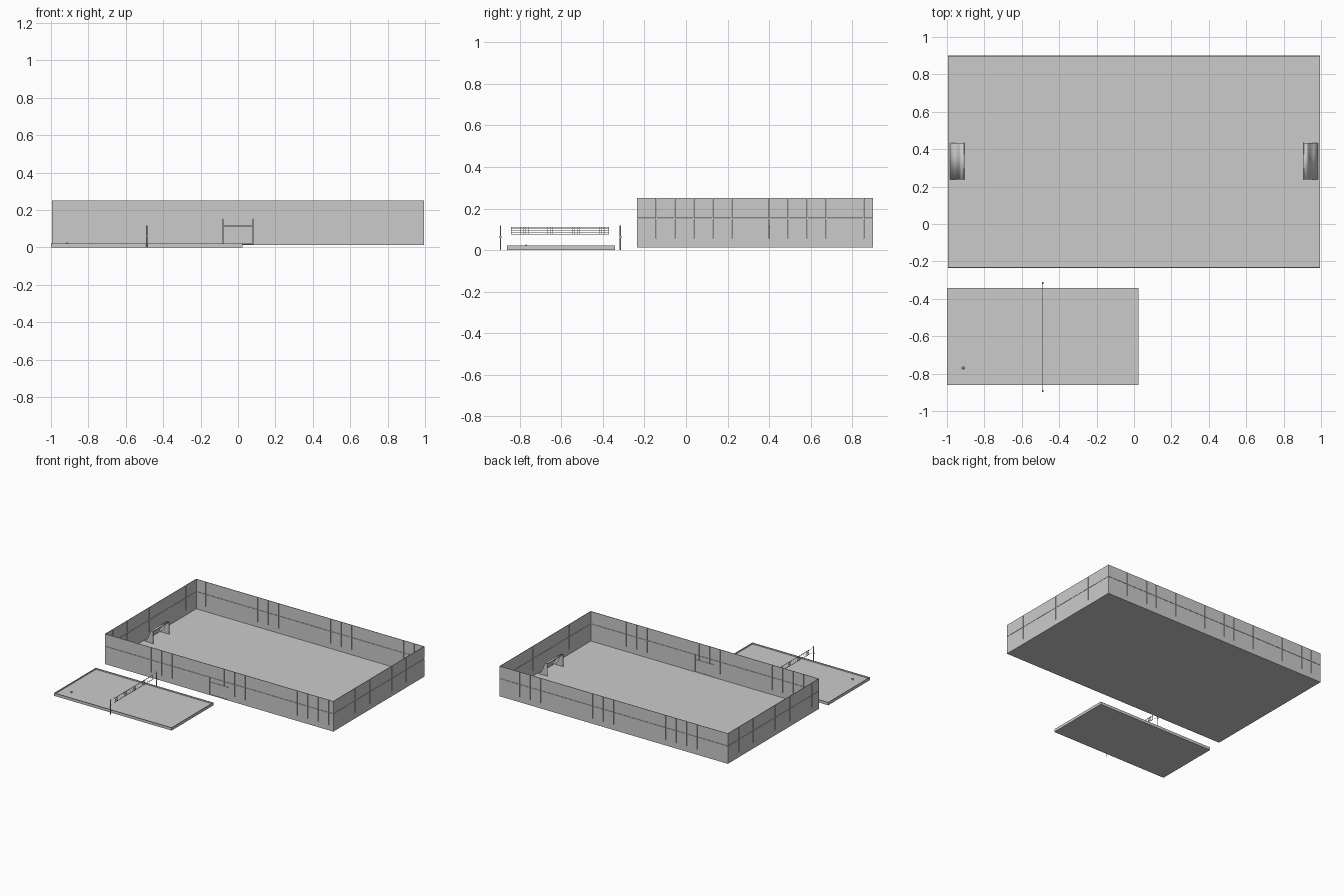
import bpy, bmesh, math
from mathutils import Vector

cube = bpy.data.objects.get("Cube")
if cube:
    bpy.data.objects.remove(cube, do_unlink=True)

grey = bpy.data.materials.new("light grey")
grey.use_nodes = True
COLOUR = (0.6, 0.6, 0.6, 1)
grey.diffuse_color = COLOUR
grey.node_tree.nodes["Principled BSDF"].inputs["Base Color"].default_value = COLOUR


def finish(name, bm):
    bmesh.ops.recalc_face_normals(bm, faces=bm.faces)
    mesh = bpy.data.meshes.new(name)
    bm.to_mesh(mesh)
    bm.free()
    obj = bpy.data.objects.new(name, mesh)
    bpy.context.scene.collection.objects.link(obj)
    mesh.materials.append(grey)
    return obj


def add_box(bm, lo, hi):
    lo, hi = Vector(lo), Vector(hi)
    verts = bmesh.ops.create_cube(bm, size=1)["verts"]
    for v in verts:
        v.co = (lo + hi) / 2 + v.co * (hi - lo)


def box(name, lo, hi):
    bm = bmesh.new()
    add_box(bm, lo, hi)
    return finish(name, bm)


def cylinder(name, centre, radius, z0, z1, sides=12):
    bm = bmesh.new()
    bmesh.ops.create_cone(bm, cap_ends=True, segments=sides, radius1=radius,
                          radius2=radius, depth=z1 - z0)
    bmesh.ops.translate(bm, verts=bm.verts, vec=(*centre, (z0 + z1) / 2))
    return finish(name, bm)


# Hall dimensions
X, Y0, Y1 = 0.995, -0.235, 0.9
BASE, SILL, MID, TOP = 0.012, 0.055, 0.1525, 0.25
THICK, GAP, STEP = 0.004, 0.002, 1 / 11
DOOR, DOOR_TOP = 0.082, 0.115

box("hall_floor", (-X, Y0, BASE), (X, Y1, BASE + 0.004))


def wall(name, axis, at, start, end, cuts, door=False):
    """Base board and two rows of panels separated by fine joints."""
    bm = bmesh.new()

    def panel(a, b, z0, z1):
        if axis == "x":
            add_box(bm, (a, at, z0), (b, at + THICK, z1))
        else:
            add_box(bm, (at, a, z0), (at + THICK, b, z1))

    def row(marks, z0, z1):
        for a, b in zip(marks, marks[1:]):
            inside = door and abs(a + b) / 2 < DOOR
            bottom = max(z0, DOOR_TOP + GAP) if inside else z0
            panel(a + (GAP / 2 if a > start else 0),
                  b - (GAP / 2 if b < end else 0), bottom, z1)

    marks = [start] + [c for c in cuts if start + 0.01 < c < end - 0.01] + [end]
    row(marks, MID + GAP / 2, TOP)
    if door:
        row(sorted(marks + [-DOOR, DOOR]), SILL, MID - GAP / 2)
        panel(start, -DOOR - GAP / 2, BASE, SILL)
        panel(DOOR + GAP / 2, end, BASE, SILL)
        panel(-DOOR, DOOR, BASE, BASE + 0.006)
        for a, b in ((-DOOR, 0), (0, DOOR)):
            panel(a + GAP / 2, b - GAP / 2, BASE + 0.008, DOOR_TOP)
    else:
        row(marks, SILL, MID - GAP / 2)
        panel(start, end, BASE, SILL)
    return finish(name, bm)


wall("front_wall", "x", Y0, -X, X, [(k + 0.5) * STEP for k in range(-11, 11)], True)
wall("back_wall", "x", Y1 - THICK, -X, X, [k * STEP for k in range(-10, 11)])
side_cuts = [Y0 + k * STEP for k in range(1, 13)]
wall("right_wall", "y", -X, Y0, Y1, side_cuts)
wall("left_wall", "y", X - THICK, Y0, Y1, side_cuts)

# Goals: curved net, side nets, posts and crossbar
GY0, GY1, FLOOR, BAR = 0.237, 0.433, BASE + 0.004, 0.112
profile = [(0.906, BAR), (0.925, BAR), (0.932, 0.1), (0.938, 0.08),
           (0.948, 0.055), (0.962, 0.033), (0.984, FLOOR)]
for side, s in (("left", 1), ("right", -1)):
    bm = bmesh.new()
    rows = [[bm.verts.new((s * x, y, z)) for x, z in profile] for y in (GY0, GY1)]
    for i in range(len(profile) - 1):
        bm.faces.new((rows[0][i], rows[0][i + 1], rows[1][i + 1], rows[1][i])).smooth = True
    for y in (GY0, GY1):
        bm.faces.new([bm.verts.new((s * x, y, z))
                      for x, z in profile + [(0.906, FLOOR)]])
    net = finish(side + "_goal_net", bm)
    net.modifiers.new("thickness", "SOLIDIFY").thickness = 0.0008

    bm = bmesh.new()
    xa, xb = sorted((s * 0.904, s * 0.909))
    for y in (GY0, GY1):
        add_box(bm, (xa, y - 0.0025, FLOOR), (xb, y + 0.0025, BAR + 0.003))
    add_box(bm, (xa, GY0, BAR - 0.002), (xb, GY1, BAR + 0.003))
    finish(side + "_goal_frame", bm)

# Outdoor court: shallow tray with a kerb
CX0, CX1, CY0, CY1, KERB, RIM = -1.0, 0.025, -0.862, -0.342, 0.004, 0.022
box("court_floor", (CX0, CY0, 0), (CX1, CY1, 0.012))
bm = bmesh.new()
for y in (CY0, CY1 - KERB):
    add_box(bm, (CX0, y, 0), (CX1, y + KERB, RIM))
for x in (CX0, CX1 - KERB):
    add_box(bm, (x, CY0 + KERB, 0), (x + KERB, CY1 - KERB, RIM))
finish("court_kerb", bm)

# Ball on the court
bm = bmesh.new()
bmesh.ops.create_uvsphere(bm, u_segments=16, v_segments=10, radius=0.007)
bmesh.ops.translate(bm, verts=bm.verts, vec=(-0.913, -0.77, 0.019))
for f in bm.faces:
    f.smooth = True
finish("ball", bm)

# Net posts with winches
NX, NY0, NY1, NZ0, NZ1 = -0.488, -0.842, -0.37, 0.074, 0.112
for name, y in (("front", -0.892), ("back", -0.316)):
    cylinder(name + "_net_post", (NX, y), 0.003, 0, 0.118)
    box(name + "_net_winch", (NX - 0.004, y - 0.005, 0.058), (NX + 0.004, y + 0.005, 0.068))

# Net: bands, threads and tie ropes
bm = bmesh.new()
for z in (NZ0, NZ1 - 0.004):
    add_box(bm, (NX - 0.0006, NY0, z), (NX + 0.0006, NY1, z + 0.004))
for y in (NY0, NY1 - 0.003):
    add_box(bm, (NX - 0.0006, y, NZ0), (NX + 0.0006, y + 0.003, NZ1))
count = 40
for i in range(1, count):
    y = NY0 + (NY1 - NY0) * i / count
    add_box(bm, (NX - 0.0004, y - 0.0004, NZ0), (NX + 0.0004, y + 0.0004, NZ1))
for i in range(1, 4):
    z = NZ0 + (NZ1 - NZ0) * i / 4
    add_box(bm, (NX - 0.0003, NY0, z - 0.0003), (NX + 0.0003, NY1, z + 0.0003))
for z in (NZ0 + 0.001, NZ1 - 0.001):
    for a, b in ((-0.892, NY0), (NY1, -0.316)):
        add_box(bm, (NX - 0.0004, a, z - 0.0004), (NX + 0.0004, b, z + 0.0004))
finish("court_net", bm)
